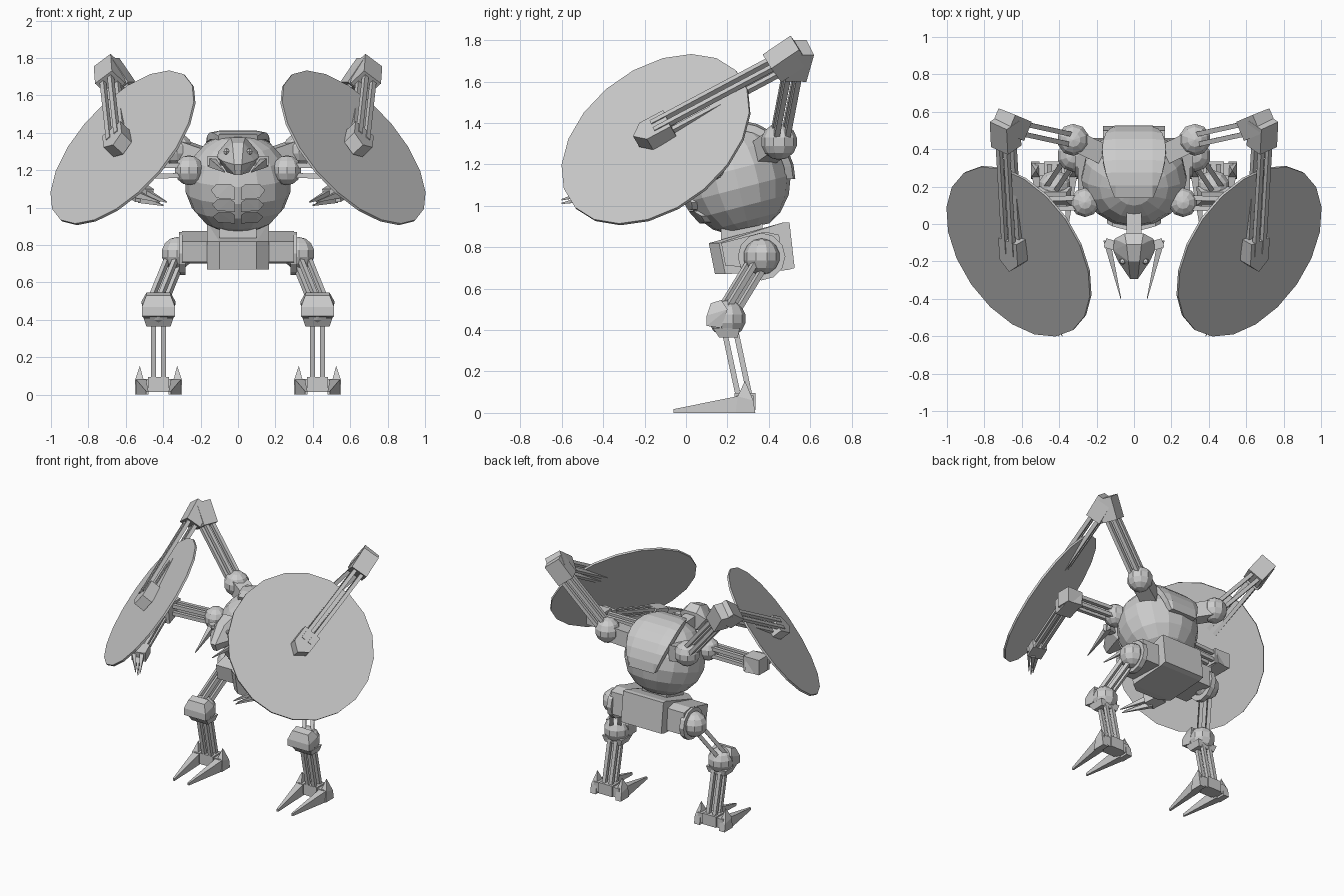
import bpy, bmesh, math
from mathutils import Vector as V, Matrix

if "Cube" in bpy.data.objects:
    bpy.data.objects.remove(bpy.data.objects["Cube"])

grey = bpy.data.materials.new("plain_grey")
grey.diffuse_color = (0.6, 0.6, 0.6, 1)
grey.use_nodes = True
grey.node_tree.nodes["Principled BSDF"].inputs["Base Color"].default_value = grey.diffuse_color


def finish(name, bm, mirror=True):
    """Turn a bmesh into a flat-shaded object, mirrored across x if wanted."""
    bmesh.ops.recalc_face_normals(bm, faces=bm.faces)
    me = bpy.data.meshes.new(name)
    bm.to_mesh(me)
    bm.free()
    me.materials.append(grey)
    ob = bpy.data.objects.new(name, me)
    bpy.context.collection.objects.link(ob)
    if mirror:
        m = ob.modifiers.new("mirror", "MIRROR")
        m.use_mirror_merge = False
    return ob


def hull(name, pts, mirror=True):
    bm = bmesh.new()
    for p in pts:
        bm.verts.new(p)
    res = bmesh.ops.convex_hull(bm, input=bm.verts[:])
    loose = [v for v in bm.verts if not v.link_faces]
    bmesh.ops.delete(bm, geom=loose, context="VERTS")
    bmesh.ops.dissolve_limit(bm, angle_limit=0.01, verts=bm.verts[:], edges=bm.edges[:])
    return finish(name, bm, mirror)


def frame(a, b, up):
    d = (b - a).normalized()
    u = up.cross(d).normalized()
    return d, u, d.cross(u)


def beam(name, a, b, w, h, up=V((0, 0, 1)), taper=1.0):
    """Box from a to b with half sizes w, h."""
    a, b = V(a), V(b)
    d, u, v = frame(a, b, up)
    return hull(name, [p + u * w * i * t + v * h * j * t
                       for p, t in ((a, 1), (b, taper)) for i in (-1, 1) for j in (-1, 1)])


def rods(name, a, b, gap=0.027, size=0.013, up=V((0, 0, 1))):
    """Bundle of four parallel square rods."""
    a, b = V(a), V(b)
    d, u, v = frame(a, b, up)
    for i in (-1, 1):
        for j in (-1, 1):
            o = u * gap * i + v * gap * j
            beam(name, a + o, b + o, size, size, up)


def ball(name, c, r, seg=10, rings=7):
    bm = bmesh.new()
    bmesh.ops.create_uvsphere(bm, u_segments=seg, v_segments=rings, radius=r)
    bmesh.ops.translate(bm, verts=bm.verts, vec=c)
    return finish(name, bm)


# torso: tilted faceted ball with a flat underside
R, C = V((0.285, 0.262, 0.272)), V((0, 0.245, 1.13))
bm = bmesh.new()
bmesh.ops.create_uvsphere(bm, u_segments=16, v_segments=9, radius=1)
bmesh.ops.rotate(bm, verts=bm.verts, matrix=Matrix.Rotation(math.radians(14), 3, "X"))
for v in bm.verts:
    v.co = V((v.co.x * R.x, v.co.y * R.y, v.co.z * R.z)) + C
cut = bmesh.ops.bisect_plane(bm, geom=bm.verts[:] + bm.edges[:] + bm.faces[:],
                             plane_co=(0, 0.3, 0.895), plane_no=(0, 0.2, -1), clear_outer=True)
bmesh.ops.holes_fill(bm, edges=[e for e in bm.edges if e.is_boundary])
finish("torso", bm, False)

# raised shell over the top and back, widening to the rear
bm = bmesh.new()
rings = []
for k in range(9):
    a = math.radians(112 - 14 * k)
    w = 0.105 + 0.065 * math.sin(math.pi * k / 8)
    ring = []
    for x, r in ((-w, 0.9), (-w, 1.04), (-0.1, 1.08), (0.1, 1.08), (w, 1.04), (w, 0.9)):
        ring.append(bm.verts.new((x, C.y + 0.262 * r * math.cos(a), C.z + 0.262 * r * math.sin(a))))
    rings.append(ring)
for p, q in zip(rings, rings[1:]):
    for i in range(6):
        bm.faces.new((p[i], p[(i + 1) % 6], q[(i + 1) % 6], q[i]))
bm.faces.new(rings[0])
bm.faces.new(rings[-1])
finish("back_shell", bm, False)


# belly plates hugging the torso front
def skin(x, z, off):
    s = max(0.05, 1 - (x / R.x) ** 2 - ((z - C.z) / R.z) ** 2)
    return V((x, C.y - R.y * math.sqrt(s) + off, z))


for z, w, h in ((1.085, 0.145, 0.042), (1.01, 0.14, 0.033), (0.945, 0.135, 0.03)):
    shape = ((0.015, h * 0.5), (0.04, h), (w - 0.03, h), (w, h * 0.2), (w - 0.03, -h * 0.8), (0.015, -h))
    hull("belly_plate", [skin(x, z + dz, o) for x, dz in shape for o in (-0.018, 0.04)])

# neck, head, eyes and mandibles
beam("neck", (0, 0.06, 1.27), (0, -0.08, 1.28), 0.04, 0.04)
head = ((0.05, -0.05, 1.34), (0.105, -0.08, 1.3), (0.112, -0.14, 1.27), (0.085, -0.2, 1.25),
        (0.04, -0.11, 1.375), (0.03, -0.2, 1.345), (0.02, -0.295, 1.23), (0.015, -0.27, 1.175),
        (0.06, -0.1, 1.19), (0.05, -0.05, 1.22))
hull("head", [(x * s, y, z) for x, y, z in head for s in (-1, 1)], False)
ball("eye", (0.062, -0.2, 1.3), 0.018, 6, 4)
beam("mandible_root", (0.09, -0.12, 1.25), (0.155, -0.1, 1.25), 0.025, 0.025)
beam("mandible", (0.145, -0.09, 1.245), (0.07, -0.4, 1.19), 0.018, 0.026, taper=0.1)

# upper arms holding the large discs
sh, el, hand = V((0.325, 0.45, 1.31)), V((0.69, 0.53, 1.725)), V((0.65, -0.15, 1.363))
N = V((0.658, -0.456, 0.598)).normalized()
ball("upper_shoulder", sh, 0.088)
beam("shoulder_socket", (0.18, 0.38, 1.26), sh, 0.055, 0.055)
rods("upper_arm", sh, el, up=N)
beam("elbow_lower", el + (sh - el).normalized() * 0.12, el + V((0.01, 0.02, 0.04)), 0.06, 0.055, N)
beam("elbow_front", el + (hand - el).normalized() * 0.13, el + V((0, 0.02, 0.03)), 0.06, 0.055, N)
rods("forearm", el, hand, up=N)

# disc grip: five-sided block lying on the disc
d, u, v = frame(hand, el, N)
grip = ((0.08, -0.065), (0.08, 0.065), (-0.05, 0.065), (-0.105, 0), (-0.05, -0.065))
hull("disc_grip", [hand + d * p + u * q + v * t for p, q in grip for t in (-0.045, 0.035)])

# disc
bm = bmesh.new()
bmesh.ops.create_cone(bm, cap_ends=True, segments=20, radius1=0.511, radius2=0.511, depth=0.014)
bmesh.ops.transform(bm, verts=bm.verts, matrix=Matrix.Translation((0.615, -0.145, 1.32))
                    @ N.to_track_quat("Z", "Y").to_matrix().to_4x4())
finish("disc", bm)

# lower arms with claws
sh, el, hand = V((0.262, 0.115, 1.2)), V((0.65, 0.1, 1.19)), V((0.52, -0.4, 1.075))
ball("lower_shoulder", sh, 0.08)
rods("lower_upper_arm", sh, el)
beam("lower_elbow", el - V((0.07, 0, 0)), el + V((0.055, 0, 0)), 0.055, 0.055)
beam("lower_elbow_front", el + V((0, 0.05, 0)), el + (hand - el).normalized() * 0.11, 0.055, 0.055)
rods("lower_forearm", el, hand, 0.022, 0.011)
beam("claw_palm", hand + V((0.01, 0.05, 0.01)), hand + V((-0.02, -0.05, -0.01)), 0.05, 0.035)
for dx, dz in ((-0.035, 0), (0.035, 0), (0, -0.03)):
    beam("claw", hand + V((dx, -0.03, dz)), V((0.4 + dx * 0.5, -0.6, 1.03 + dz * 0.6)), 0.015, 0.02, taper=0.15)

# pelvis block and hip housings, leaning with the body
side = ((0.11, 0.82), (0.47, 0.92), (0.5, 0.92), (0.525, 0.7), (0.49, 0.69), (0.14, 0.67))
hull("pelvis", [(x * s, y + (0.05 if x > 0.11 and y < 0.3 else 0), z)
                for y, z in side for x in (0.1, 0.165) for s in (-1, 1)], False)
beam("waist", (0, 0.27, 0.82), (0, 0.27, 0.95), 0.1, 0.1, V((0, 1, 0)))
hull("hip_box", [(x, y, z) for x in (0.14, 0.3)
                 for y, z in ((0.17, 0.82), (0.19, 0.71), (0.46, 0.7), (0.45, 0.86), (0.38, 0.875))])
hip, knee, ankle = V((0.325, 0.365, 0.755)), V((0.425, 0.2, 0.455)), V((0.425, 0.285, 0.06))
hull("hip_ring", [(x, hip.y + 0.115 * math.cos(t * math.pi / 6), hip.z + 0.115 * math.sin(t * math.pi / 6))
                  for x in (0.28, 0.315) for t in range(12)])
ball("hip_joint", hip, 0.088)

# legs
rods("thigh", hip, knee + V((0.01, 0, 0.03)))
ball("knee", knee, 0.09)
hull("knee_cap", [(knee.x + x * s, y, z) for s in (-1, 1) for x, y, z in
                  ((0.065, 0.12, 0.53), (0.065, 0.17, 0.545), (0.09, 0.2, 0.5), (0.088, 0.1, 0.47),
                   (0.088, 0.1, 0.42), (0.08, 0.17, 0.41))])
hull("knee_guard", [(knee.x + x * s, y, z) for s in (-1, 1) for x, y, z in
                    ((0.08, 0.13, 0.41), (0.08, 0.26, 0.41), (0.065, 0.16, 0.365), (0.065, 0.25, 0.365))])
rods("shin", knee, ankle, up=V((0, 1, 0)))

# feet: heel bar, side spikes and two long toes
beam("heel_bar", (0.32, 0.285, 0.05), (0.53, 0.285, 0.05), 0.04, 0.035)
beam("ankle_block", (0.37, 0.285, 0.055), (0.48, 0.285, 0.055), 0.05, 0.04)
for s in (-1, 1):
    x = 0.425 + s * 0.095
    hull("side_spike", [(x + dx * s, y, z) for dx in (-0.015, 0.03)
                        for y, z in ((0.24, 0), (0.335, 0), (0.325, 0.06), (0.25, 0.08))]
         + [(x + 0.005 * s, 0.285, 0.155)])
    tip = 0.425 + s * 0.06
    hull("toe", [(x + dx, 0.27, z) for dx in (-0.028, 0.028) for z in (0, 0.085)]
         + [(tip + dx, -0.06, z) for dx in (-0.006, 0.006) for z in (0, 0.018)])
